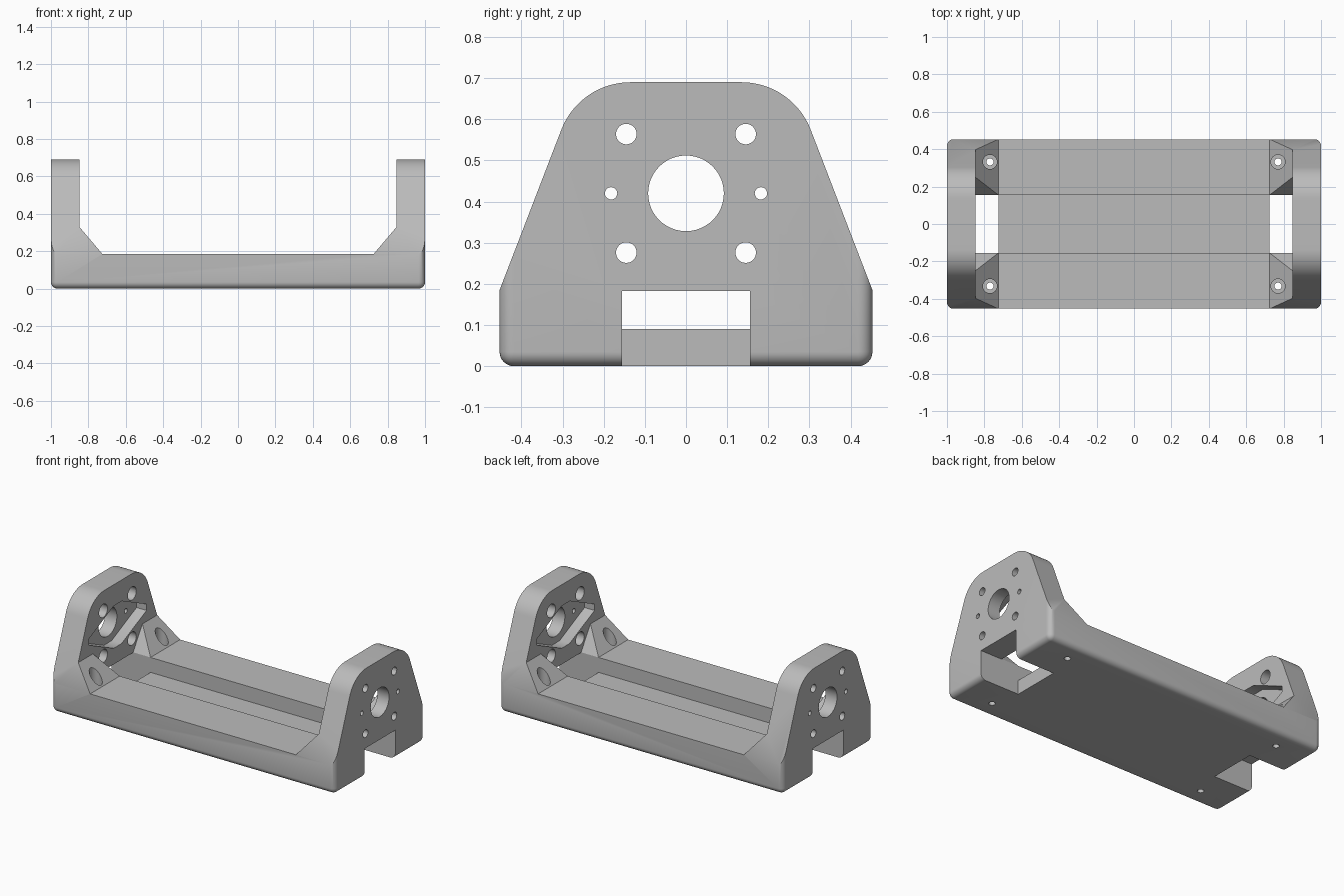
import bpy, bmesh
from math import cos, sin, pi, atan

cube = bpy.data.objects.get("Cube")
if cube:
    bpy.data.objects.remove(cube, do_unlink=True)

HALF_Y, DECK, FLOOR, TOP = 0.453, 0.185, 0.09, 0.69
WALL_IN, GUSSET_IN, GUSSET_TOP, SLOT = 0.848, 0.725, 0.33, 0.155

grey = bpy.data.materials.new("grey_plastic")
grey.use_nodes = True
colour = (0.5, 0.5, 0.5, 1)
grey.diffuse_color = colour
grey.node_tree.nodes["Principled BSDF"].inputs["Base Color"].default_value = colour


def to_object(bm, name):
    bmesh.ops.recalc_face_normals(bm, faces=bm.faces)
    mesh = bpy.data.meshes.new(name)
    bm.to_mesh(mesh)
    bm.free()
    obj = bpy.data.objects.new(name, mesh)
    bpy.context.collection.objects.link(obj)
    return obj


def prism(name, points, axis, lo, hi):
    """Extrude a 2D outline along an axis, from lo to hi."""
    place = {"x": lambda a, b, t: (t, a, b),
             "y": lambda a, b, t: (a, t, b),
             "z": lambda a, b, t: (a, b, t)}[axis]
    bm = bmesh.new()
    low = [bm.verts.new(place(a, b, lo)) for a, b in points]
    high = [bm.verts.new(place(a, b, hi)) for a, b in points]
    bm.faces.new(low)
    bm.faces.new(high)
    n = len(points)
    for i in range(n):
        j = (i + 1) % n
        bm.faces.new((low[i], low[j], high[j], high[i]))
    return to_object(bm, name)


def circle(a, b, r, n=32):
    return [(a + r * cos(2 * pi * i / n), b + r * sin(2 * pi * i / n)) for i in range(n)]


def rect(a0, a1, b0, b1):
    return [(a0, b0), (a1, b0), (a1, b1), (a0, b1)]


def mirrored(half):
    return half + [(-a, b) for a, b in reversed(half)]


def combine(target, tool, operation="DIFFERENCE"):
    tool.hide_render = True
    mod = target.modifiers.new("cut", "BOOLEAN")
    mod.operation, mod.solver, mod.object = operation, "EXACT", tool
    bpy.ops.object.select_all(action="DESELECT")
    bpy.context.view_layer.objects.active = target
    target.select_set(True)
    bpy.ops.object.modifier_apply(modifier=mod.name)
    bpy.data.objects.remove(tool, do_unlink=True)


# Block with rounded bottom and upright edges
bracket = prism("cradle_bracket", rect(-1, 1, -HALF_Y, HALF_Y), "z", 0, 0.8)
bm = bmesh.new()
bm.from_mesh(bracket.data)
edges = [e for e in bm.edges if min(v.co.z for v in e.verts) < 0.01]
bmesh.ops.bevel(bm, geom=edges, offset=0.035, segments=8, profile=0.5, affect="EDGES")
bm.to_mesh(bracket.data)
bm.free()

# Tapered end outline with rounded shoulders
taper, radius, shoulder = 0.385, 0.18, 0.135
lean = atan(taper)
steps = 16
half = [(HALF_Y + taper * (DECK + 0.1), -0.1)]
for i in range(steps + 1):
    t = lean + (pi / 2 - lean) * i / steps
    half.append((shoulder + radius * cos(t), TOP - radius + radius * sin(t)))
combine(bracket, prism("end_outline", mirrored(half), "x", -1.2, 1.2), "INTERSECT")

# Space between the end walls, leaving sloped gussets
half = [(GUSSET_IN, DECK), (WALL_IN, GUSSET_TOP), (WALL_IN, 1)]
combine(bracket, prism("middle_cutter", mirrored(half), "y", -1, 1))

# Long channel, flaring between the gussets
half = [(SLOT, FLOOR), (SLOT, DECK), (0.25, GUSSET_TOP), (0.25, 0.36)]
combine(bracket, prism("channel_cutter", mirrored(half), "x", -WALL_IN, WALL_IN))

# Notches under the end walls
for s in (-1, 1):
    x0, x1 = sorted((s * GUSSET_IN, s * 1.2))
    combine(bracket, prism("notch_cutter", rect(x0, x1, -SLOT, SLOT), "z", -0.1, DECK - 0.002))

# Diamond flange pocket and shaft hole in both walls
AXIS = 0.42
half = [(0.04, AXIS - 0.135), (0.29, AXIS - 0.02), (0.29, AXIS + 0.02), (0.04, AXIS + 0.135)]
combine(bracket, prism("flange_pocket", mirrored(half), "x", -0.918, 0.918))
combine(bracket, prism("shaft_hole", circle(0, AXIS, 0.092, 48), "x", -1.2, 1.2))

# Counterbored corner holes and small side holes
for s in (-1, 1):
    combine(bracket, prism("side_hole", circle(s * 0.182, AXIS, 0.015, 20), "x", -1.2, 1.2))
    for dz in (-0.144, 0.144):
        y, z = s * 0.145, AXIS + dz
        combine(bracket, prism("corner_bore", circle(y, z, 0.042), "x", -0.92, 0.92))
        combine(bracket, prism("corner_hole", circle(y, z, 0.025), "x", -1.2, 1.2))

# Counterbored screw holes down through the gussets
for sx in (-1, 1):
    for sy in (-1, 1):
        x, y = sx * 0.77, sy * 0.332
        combine(bracket, prism("screw_bore", circle(x, y, 0.038), "z", 0.1, 0.5))
        combine(bracket, prism("screw_hole", circle(x, y, 0.019, 16), "z", -0.1, 0.5))

bracket.data.materials.clear()
bracket.data.materials.append(grey)
bracket.data.polygons.foreach_set("material_index", [0] * len(bracket.data.polygons))
bpy.ops.object.select_all(action="DESELECT")
bracket.select_set(True)
bpy.context.view_layer.objects.active = bracket
bpy.ops.object.shade_smooth_by_angle(angle=pi / 6)
